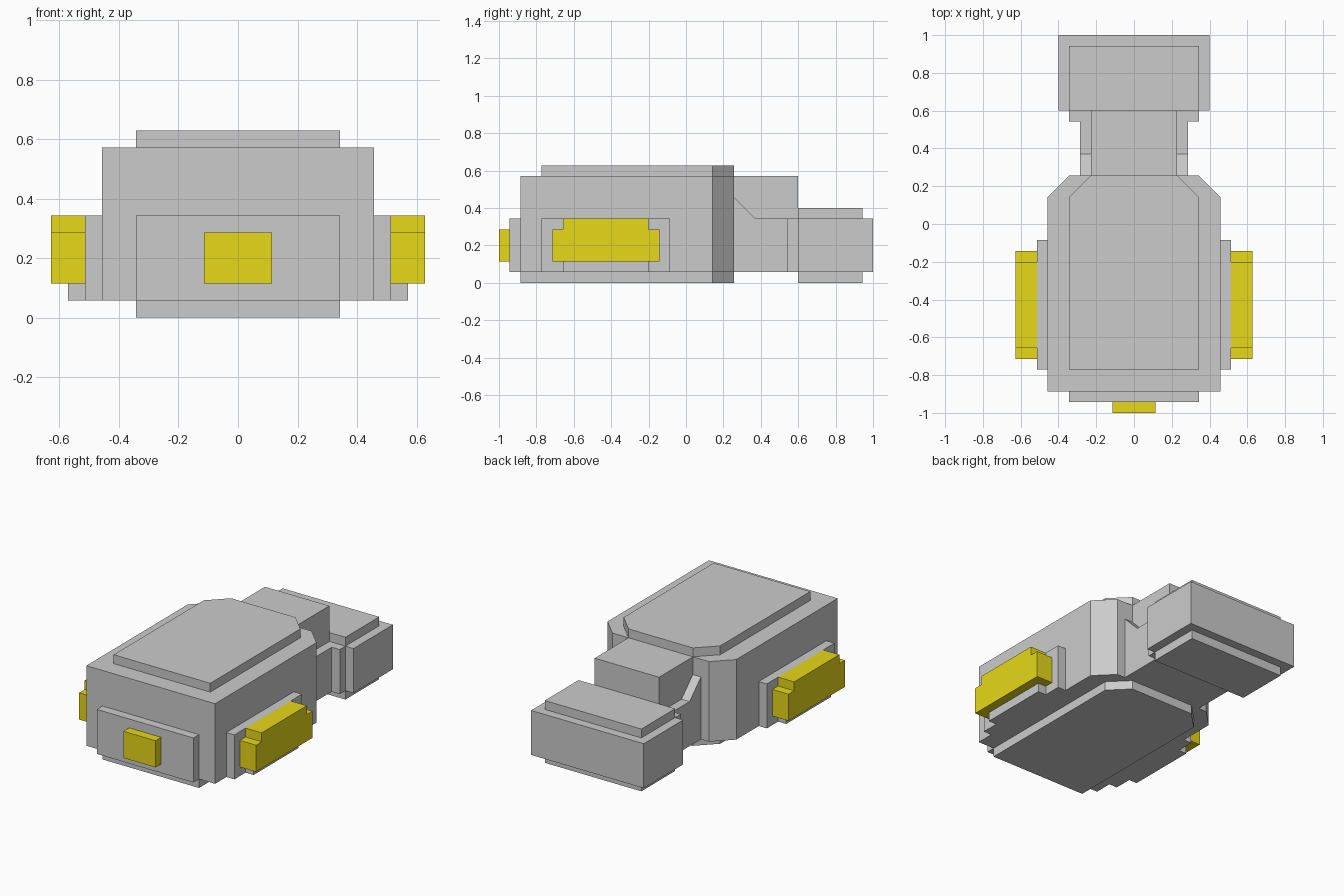
import bpy
import bmesh

if "Cube" in bpy.data.objects:
    bpy.data.objects.remove(bpy.data.objects["Cube"])

U = 2 / 35  # the model sits on a 35-step grid

yellow = bpy.data.materials.new("yellow_light")
yellow.diffuse_color = (0.8, 0.69, 0.01, 1)
yellow.use_nodes = True
yellow.node_tree.nodes["Principled BSDF"].inputs["Base Color"].default_value = yellow.diffuse_color


def prism(name, profile, lo, hi, axis="z", material=None):
    """Extrude a profile (grid steps) along z (profile in x,y) or x (profile in y,z)."""
    bm = bmesh.new()
    if axis == "z":
        pts = [(a * U, b * U, lo * U) for a, b in profile]
        move = (0, 0, (hi - lo) * U)
    else:
        pts = [(lo * U, a * U, b * U) for a, b in profile]
        move = ((hi - lo) * U, 0, 0)
    face = bm.faces.new([bm.verts.new(p) for p in pts])
    top = bmesh.ops.extrude_face_region(bm, geom=[face])["geom"]
    bmesh.ops.translate(bm, vec=move, verts=[v for v in top if isinstance(v, bmesh.types.BMVert)])
    # keep the base cap so every part is a closed solid
    if not face.is_valid:
        bm.faces.new([v for v in bm.verts][:len(pts)])
    bmesh.ops.recalc_face_normals(bm, faces=bm.faces)
    mesh = bpy.data.meshes.new(name)
    bm.to_mesh(mesh)
    bm.free()
    obj = bpy.data.objects.new(name, mesh)
    bpy.context.collection.objects.link(obj)
    if material:
        mesh.materials.append(material)
    return obj


def block(name, half_x, y0, y1, z0, z1, material=None):
    """Box centred on x = 0."""
    return prism(name, [(y0, z0), (y1, z0), (y1, z1), (y0, z1)], -half_x, half_x, "x", material)


def hull(name, half_x, y0, y1, z0, z1, cut=2):
    """Slab with its two rear corners chamfered."""
    right = [(half_x, y0), (half_x, y1 - cut), (half_x - cut, y1)]
    return prism(name, right + [(-x, y) for x, y in reversed(right)], z0, z1)


def side_pair(name, profile, x0, x1, material=None):
    """Part on the right side, mirrored to the left."""
    obj = prism(name, profile, x0, x1, "x", material)
    mirror = obj.modifiers.new("mirror", "MIRROR")
    mirror.use_mirror_merge = False
    return obj


# Main body with raised top and bottom plates
hull("body", 8, -15.5, 4.5, 1, 10)
hull("top_plate", 6, -13.5, 4.5, 10, 11)
hull("bottom_plate", 6, -15.5, 4.5, 0, 1)

# Front panel and its light
block("front_panel", 6, -16.5, -15.5, 1, 6)
block("front_light", 2, -17.5, -16.5, 2, 5, yellow)

# Side panels, ledges and lights
side_pair("side_panel", [(-13.5, 1), (-1.5, 1), (-1.5, 6), (-13.5, 6)], 8, 9)
side_pair("side_ledge", [(-11.5, 1), (-3.5, 1), (-3.5, 2), (-11.5, 2)], 9, 10)
side_pair("side_light", [(-12.5, 2), (-2.5, 2), (-2.5, 5), (-3.5, 5),
                         (-3.5, 6), (-11.5, 6), (-11.5, 5), (-12.5, 5)], 9, 11, yellow)

# Neck with sloped cheeks and a collar
block("neck", 4, 4.5, 10.5, 1, 10)
side_pair("neck_cheek", [(4.5, 1), (9.5, 1), (9.5, 6), (6.5, 6), (4.5, 8)], 4, 5)
side_pair("neck_collar", [(9.5, 1), (10.5, 1), (10.5, 6), (9.5, 6)], 4, 6)

# Rear block with top and bottom plates
block("rear_block", 7, 10.5, 17.5, 1, 6)
for label, z in (("top", 6), ("bottom", 0)):
    block(f"rear_{label}_plate", 6, 10.5, 16.5, z, z + 1)
